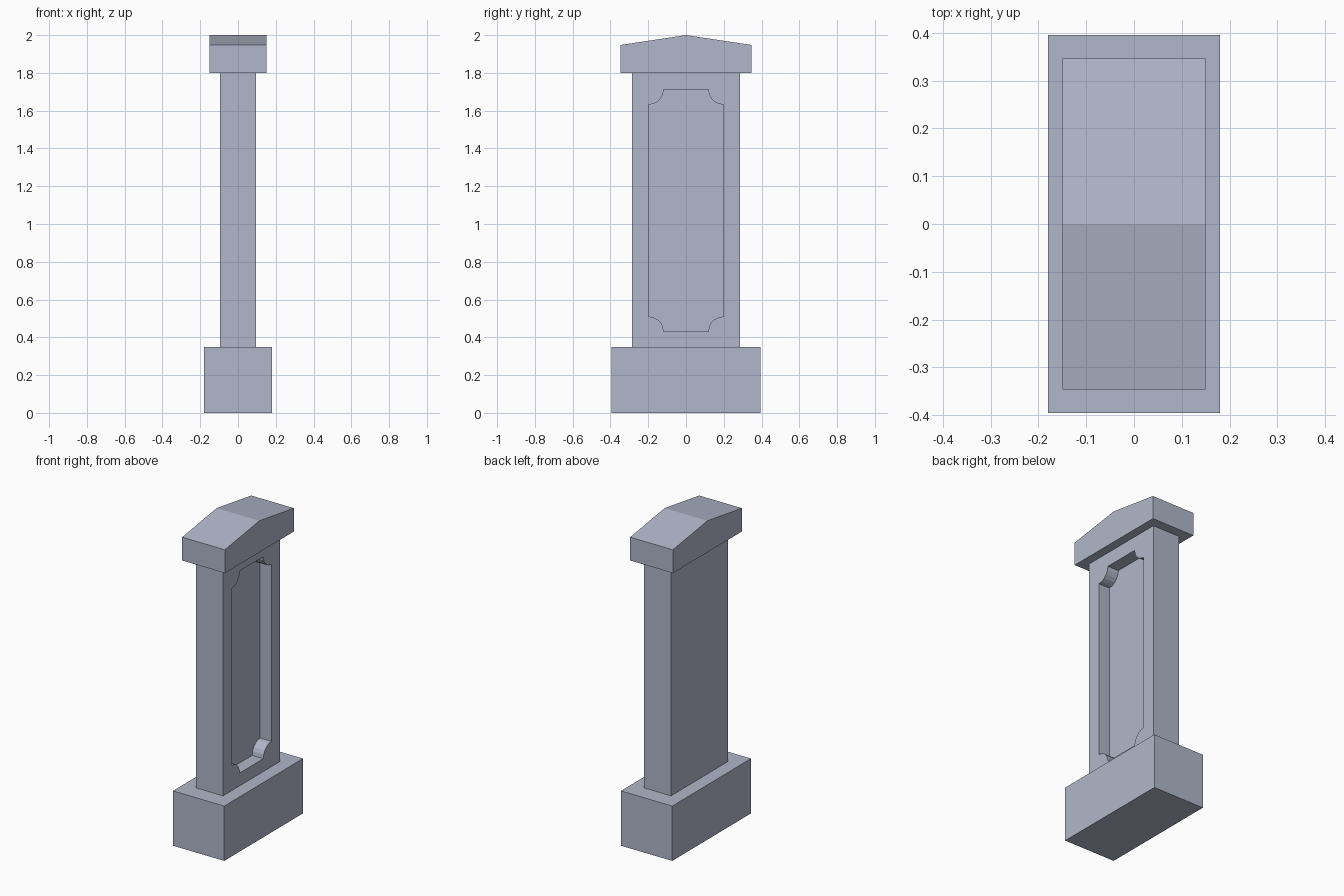
import bpy, bmesh
from math import cos, sin, pi

if "Cube" in bpy.data.objects:
    bpy.data.objects.remove(bpy.data.objects["Cube"])

# Blue-grey stone
stone = bpy.data.materials.new("stone")
stone.diffuse_color = (0.44, 0.475, 0.595, 1)
stone.use_nodes = True
stone.node_tree.nodes["Principled BSDF"].inputs["Base Color"].default_value = stone.diffuse_color


def prism(name, outline, x0, x1):
    """Extrude a (y, z) outline from x0 to x1."""
    bm = bmesh.new()
    face = bm.faces.new([bm.verts.new((x0, y, z)) for y, z in outline])
    ext = bmesh.ops.extrude_face_region(bm, geom=[face])
    moved = [g for g in ext["geom"] if isinstance(g, bmesh.types.BMVert)]
    bmesh.ops.translate(bm, verts=moved, vec=(x1 - x0, 0, 0))
    bmesh.ops.recalc_face_normals(bm, faces=bm.faces)
    mesh = bpy.data.meshes.new(name)
    bm.to_mesh(mesh)
    bm.free()
    mesh.materials.append(stone)
    obj = bpy.data.objects.new(name, mesh)
    bpy.context.collection.objects.link(obj)
    return obj


def rect(hy, z0, z1):
    return [(-hy, z0), (hy, z0), (hy, z1), (-hy, z1)]


def notched_panel(hy, z0, z1, r, segments=5):
    """Rectangle with a concave quarter circle bitten out of each corner."""
    pts = []
    corners = [(-hy, z0, pi / 2), (hy, z0, pi), (hy, z1, 1.5 * pi), (-hy, z1, 2 * pi)]
    for cy, cz, start in corners:
        for i in range(segments + 1):
            a = start - i * pi / 2 / segments
            pts.append((cy + r * cos(a), cz + r * sin(a)))
    return pts


# Plinth
prism("base", rect(0.395, 0.0, 0.348), -0.18, 0.18)

# Shaft with a recessed panel on the right (+x) side only
shaft = prism("shaft", rect(0.285, 0.348, 1.80), -0.095, 0.095)
cutter = prism("panel_cutter", notched_panel(0.198, 0.43, 1.712, 0.08), 0.017, 0.2)
cutter.hide_render = True
cut = shaft.modifiers.new("panel_recess", "BOOLEAN")
cut.operation = "DIFFERENCE"
cut.solver = "EXACT"
cut.object = cutter
bpy.context.view_layer.objects.active = shaft
bpy.ops.object.modifier_apply(modifier=cut.name)
bpy.data.objects.remove(cutter)

# Gabled cap
prism("cap", [(-0.346, 1.80), (0.346, 1.80), (0.346, 1.948), (0, 2.0), (-0.346, 1.948)],
      -0.15, 0.15)
